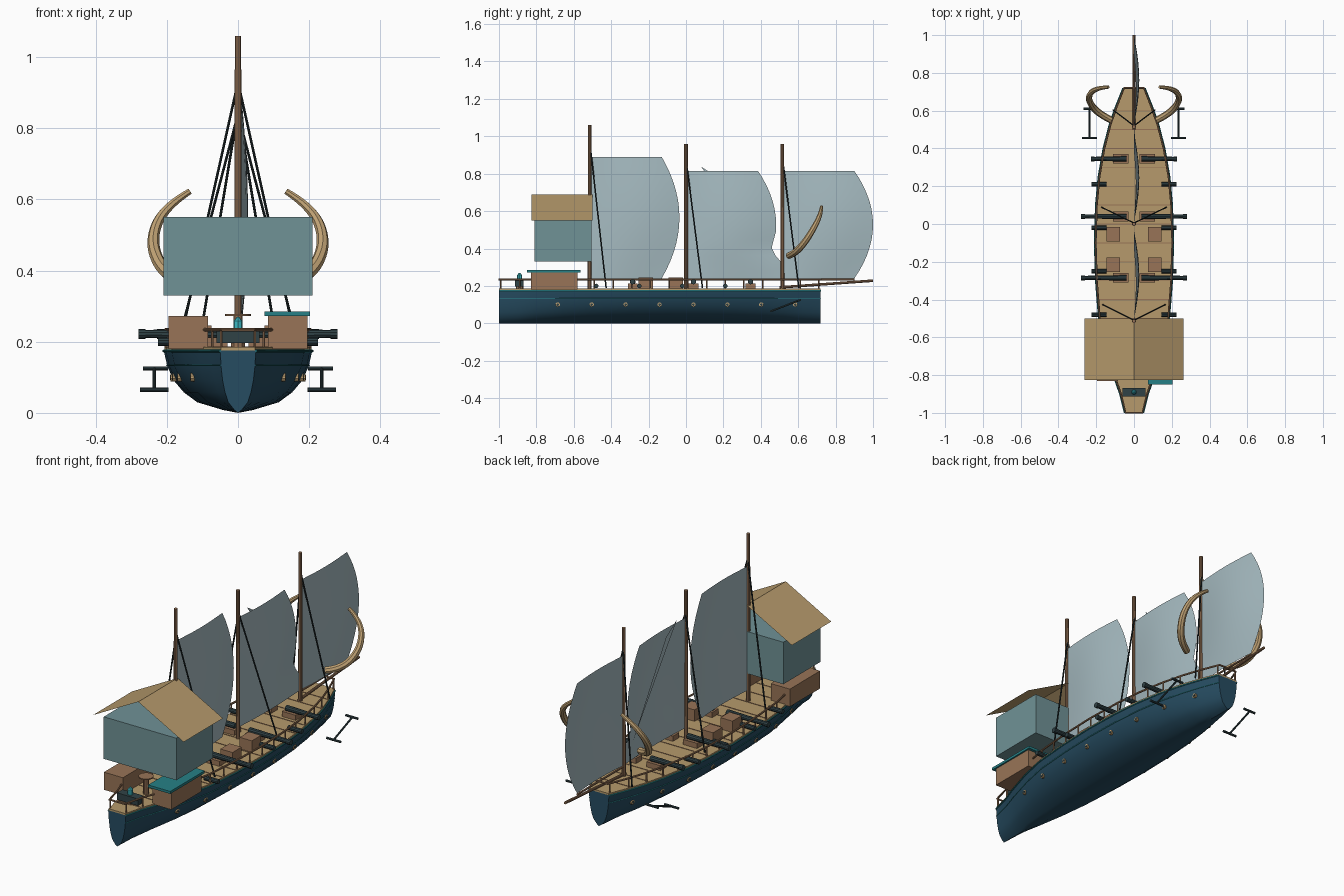
import bpy, bmesh, math
from mathutils import Vector

if "Cube" in bpy.data.objects:
    bpy.data.objects.remove(bpy.data.objects["Cube"])


def material(name, *rgb):
    lin = [((c / 255 + 0.055) / 1.055) ** 2.4 for c in rgb] + [1]
    m = bpy.data.materials.new(name)
    m.use_nodes = True
    m.diffuse_color = lin
    m.node_tree.nodes["Principled BSDF"].inputs["Base Color"].default_value = lin
    return m


NAVY = material("navy hull", 38, 76, 97)
TAN = material("tan planks", 182, 154, 108)
WOOD = material("brown wood", 152, 116, 87)
TEAL = material("teal trim", 38, 128, 134)
IRON = material("dark iron", 48, 66, 70)
SAIL = material("pale sailcloth", 166, 187, 193)
CLOTH = material("slate walls", 112, 146, 150)
HORN = material("horn", 192, 162, 116)
CRYSTAL = material("cyan crystal", 60, 185, 195)
ROPE = material("black rope", 30, 40, 42)


def finish(obj, mat, smooth=False):
    obj.data.materials.append(mat)
    if smooth:
        bpy.ops.object.select_all(action="DESELECT")
        obj.select_set(True)
        bpy.context.view_layer.objects.active = obj
        bpy.ops.object.shade_smooth_by_angle(angle=math.radians(35))
    return obj


def from_bmesh(name, bm, mat, smooth=False):
    me = bpy.data.meshes.new(name)
    bm.to_mesh(me)
    bm.free()
    obj = bpy.data.objects.new(name, me)
    bpy.context.collection.objects.link(obj)
    return finish(obj, mat, smooth)


def poly(name, pts, faces, mat):
    bm = bmesh.new()
    vs = [bm.verts.new(p) for p in pts]
    for f in faces:
        bm.faces.new([vs[i] for i in f])
    return from_bmesh(name, bm, mat)


def box(name, lo, hi, mat):
    bm = bmesh.new()
    bmesh.ops.create_cube(bm, size=1)
    for v in bm.verts:
        v.co = [(a + b) / 2 + c * (b - a) for a, b, c in zip(lo, hi, v.co)]
    return from_bmesh(name, bm, mat)


def rod(name, a, b, r, mat, r2=None, sides=10):
    a, b = Vector(a), Vector(b)
    bm = bmesh.new()
    bmesh.ops.create_cone(bm, cap_ends=True, segments=sides, radius1=r,
                          radius2=r if r2 is None else r2, depth=(b - a).length)
    turn = (b - a).to_track_quat("Z", "Y")
    for v in bm.verts:
        v.co = turn @ v.co + (a + b) / 2
    return from_bmesh(name, bm, mat, True)


def tube(name, pts, radii, mat, kind="POLY", closed=False):
    cu = bpy.data.curves.new(name, "CURVE")
    cu.dimensions, cu.bevel_depth, cu.bevel_resolution = "3D", 1, 2
    cu.use_fill_caps = True
    sp = cu.splines.new(kind)
    sp.points.add(len(pts) - 1)
    for p, co, r in zip(sp.points, pts, radii):
        p.co, p.radius = (*co, 1), r
    sp.use_cyclic_u = closed
    if kind == "NURBS":
        sp.order_u, sp.use_endpoint_u = 4, True
    obj = bpy.data.objects.new(name, cu)
    bpy.context.collection.objects.link(obj)
    bpy.ops.object.select_all(action="DESELECT")
    obj.select_set(True)
    bpy.context.view_layer.objects.active = obj
    bpy.ops.object.convert(target="MESH")
    return finish(bpy.context.object, mat, True)


def lerp(table, t):
    for (a, u), (b, v) in zip(table, table[1:]):
        if t <= b:
            return u + (v - u) * (t - a) / (b - a)
    return table[-1][1]


# Hull: half-width along the length, and the section as share of it by height
PLAN = [(-1, .05), (-.9, .075), (-.8, .11), (-.65, .155), (-.5, .187), (-.3, .203), (-.1, .209),
        (.1, .203), (.25, .189), (.4, .163), (.52, .132), (.62, .098), (.72, .058)]
SECTION = [(0, 0), (.008, .2), (.03, .55), (.058, .73), (.09, .86), (.13, .95), (.176, 1)]


def side_x(y, z=.176):
    return lerp(PLAN, y) * lerp(SECTION, z)


bm = bmesh.new()
rings = []
for y, w in PLAN:
    half = [(w * f, y, z) for z, f in SECTION]
    ring = [(-x, y0, z) for x, y0, z in half[:0:-1]] + half
    rings.append([bm.verts.new(p) for p in ring])
for r, s in zip(rings, rings[1:]):
    for i in range(len(r) - 1):
        bm.faces.new((r[i], r[i + 1], s[i + 1], s[i]))
    bm.faces.new((r[-1], r[0], s[0], s[-1]))
bm.faces.new(rings[0])
bm.faces.new(rings[-1])
bmesh.ops.recalc_face_normals(bm, faces=bm.faces)
from_bmesh("hull", bm, NAVY, True)

# Deck slab with plank seams
bm = bmesh.new()
outline = [(w - .002, y) for y, w in PLAN] + [(.002 - w, y) for y, w in PLAN[::-1]]
base = bm.faces.new([bm.verts.new((x, y, .175)) for x, y in outline])
top = bmesh.ops.extrude_face_region(bm, geom=[base])["geom"]
bmesh.ops.translate(bm, vec=(0, 0, .01), verts=[v for v in top if isinstance(v, bmesh.types.BMVert)])
bmesh.ops.recalc_face_normals(bm, faces=bm.faces)
from_bmesh("deck", bm, TAN)
for i in range(16):
    y = -.9 + i * .1
    w = side_x(y) - .008
    box("deck_seam", (-w, y - .002, .184), (w, y + .002, .187), WOOD)

# Rails, posts and trim lines following the hull plan
rail = [(w - .006, y, .234) for y, w in PLAN]
rail += [(-x, y, z) for x, y, z in rail[::-1]]
tube("hand_rail", rail, [.005] * len(rail), WOOD, closed=True)
for s in (-1, 1):
    for z, r, name in ((.174, .004, "gunwale_trim"), (.134, .0025, "side_trim")):
        tube(name, [(s * side_x(y, z), y, z) for y, w in PLAN], [r] * len(PLAN), TEAL)
    for i in range(18):
        y = -.99 + i * .1
        x = s * (side_x(y) - .006)
        rod("rail_post", (x, y, .18), (x, y, .234), .004, WOOD, sides=6)
    # Portholes
    for i in range(8):
        y = -.686 + i * .1815
        x = side_x(y, .1)
        rod("porthole_rim", (s * (x - .01), y, .1), (s * (x + .006), y, .1), .012, HORN)
        rod("porthole_glass", (s * x, y, .1), (s * (x + .0075), y, .1), .007, IRON)

    # Guns: large ones on carriages, small ones on the rail
    for y, tip in ((-.285, .28), (.04, .28), (.345, .228)):
        rod("cannon_barrel", (s * .04, y, .222), (s * tip, y, .222), .015, IRON, .011)
        rod("cannon_muzzle", (s * (tip - .02), y, .222), (s * tip, y, .222), .014, IRON)
        box("cannon_carriage", (s * .03, y - .026, .184), (s * .11, y + .026, .212), WOOD)
    for y in (-.48, -.25, -.02, .21):
        rod("swivel_gun", (s * .145, y, .2), (s * .225, y, .2), .012, IRON)
    for y in (-.215, -.055):
        box("crate", (s * .075, y - .038, .184), (s * .145, y + .038, .245), WOOD)

    # Side cabins, one with a lid
    box("side_cabin", (s * .085, -.83, .18), (s * .195, -.58, .272), WOOD)

    # Horns
    horn = [(.12, .55, .362), (.19, .585, .375), (.235, .635, .43), (.245, .685, .51),
            (.205, .72, .58), (.135, .725, .623)]
    tube("horn", [(s * x, y, z) for x, y, z in horn], [.018, .019, .018, .016, .013, .009], HORN, "NURBS")

    # Anchors
    rod("anchor_shaft", (s * .235, .455, .065), (s * .235, .61, .125), .005, IRON)
    rod("anchor_stock", (s * .197, .61, .125), (s * .267, .61, .125), .006, IRON)
    rod("anchor_foot", (s * .195, .455, .065), (s * .276, .455, .065), .006, IRON)

    # Rigging
    for y, z, x in ((-.515, .93, .165), (0, .84, .17), (.515, .85, .11)):
        rod("shroud", (0, y + .005, z), (s * x, y + .088, .19), .004, ROPE, sides=6)

box("cabin_lid", (.075, -.85, .272), (.203, -.565, .285), TEAL)

# Masts, booms and bowsprit
for y, z in ((-.515, 1.06), (0, .96), (.515, .96)):
    rod("mast", (0, y, .17), (0, y, z), .0105, WOOD, .0095)
rod("bowsprit", (0, .5, .192), (0, 1, .228), .007, WOOD)
rod("fore_boom", (0, .52, .234), (0, .9, .234), .005, WOOD)


# Sails: bellied sheets with a curved trailing edge
def sail(name, y0, y1, ztop, bulge, notch=()):
    bm = bmesh.new()
    rows, cols, zlow = 14, 10, .24
    grid = []
    for j in range(rows + 1):
        v = j / rows
        z = zlow + (ztop - zlow) * v
        edge = y1 + bulge * (1 - abs(2 * v - 1) ** 2)
        if notch and z < notch[-1][0]:
            edge = lerp(notch, z)
        grid.append([bm.verts.new((.028 * math.sin(math.pi * i / cols) * (.35 + .65 * math.sin(math.pi * v)),
                                   y0 + (edge - y0) * i / cols, z)) for i in range(cols + 1)])
    for a, b in zip(grid, grid[1:]):
        for i in range(cols):
            bm.faces.new((a[i], a[i + 1], b[i + 1], b[i]))
    return from_bmesh(name, bm, SAIL, True)


sail("front_sail", -.507, -.13, .89, .095)
sail("middle_sail", .008, .385, .815, .097, [(.24, .515), (.32, .515), (.39, .455), (.46, .472)])
sail("rear_sail", .523, .9, .815, .1)
poly("sail_fold", [(-.004, .08, .838), (-.004, .17, .78), (-.004, .45, .33)], [(0, 1, 2)], SAIL)

# Raised house with an open gable roof
box("house", (-.21, -.81, .33), (.21, -.505, .55), CLOTH)
poly("house_roof", [(x, y, z) for x, z in ((-.263, .55), (0, .69), (.263, .55)) for y in (-.825, -.5)],
     [(0, 2, 3, 1), (2, 4, 5, 3)], TAN)

# Lantern stand and capstan at the front
rod("stand_post", (0, -.89, .18), (0, -.89, .2), .02, WOOD)
box("stand_block", (-.06, -.914, .196), (.06, -.868, .232), IRON)
rod("crystal", (0, -.89, .232), (0, -.89, .258), .013, CRYSTAL, sides=8)
rod("crystal_tip", (0, -.89, .258), (0, -.89, .27), .013, CRYSTAL, .003, 8)
rod("capstan_post", (0, -.76, .18), (0, -.76, .272), .014, WOOD)
rod("capstan_wheel", (0, -.76, .272), (0, -.76, .278), .036, WOOD, sides=16)
